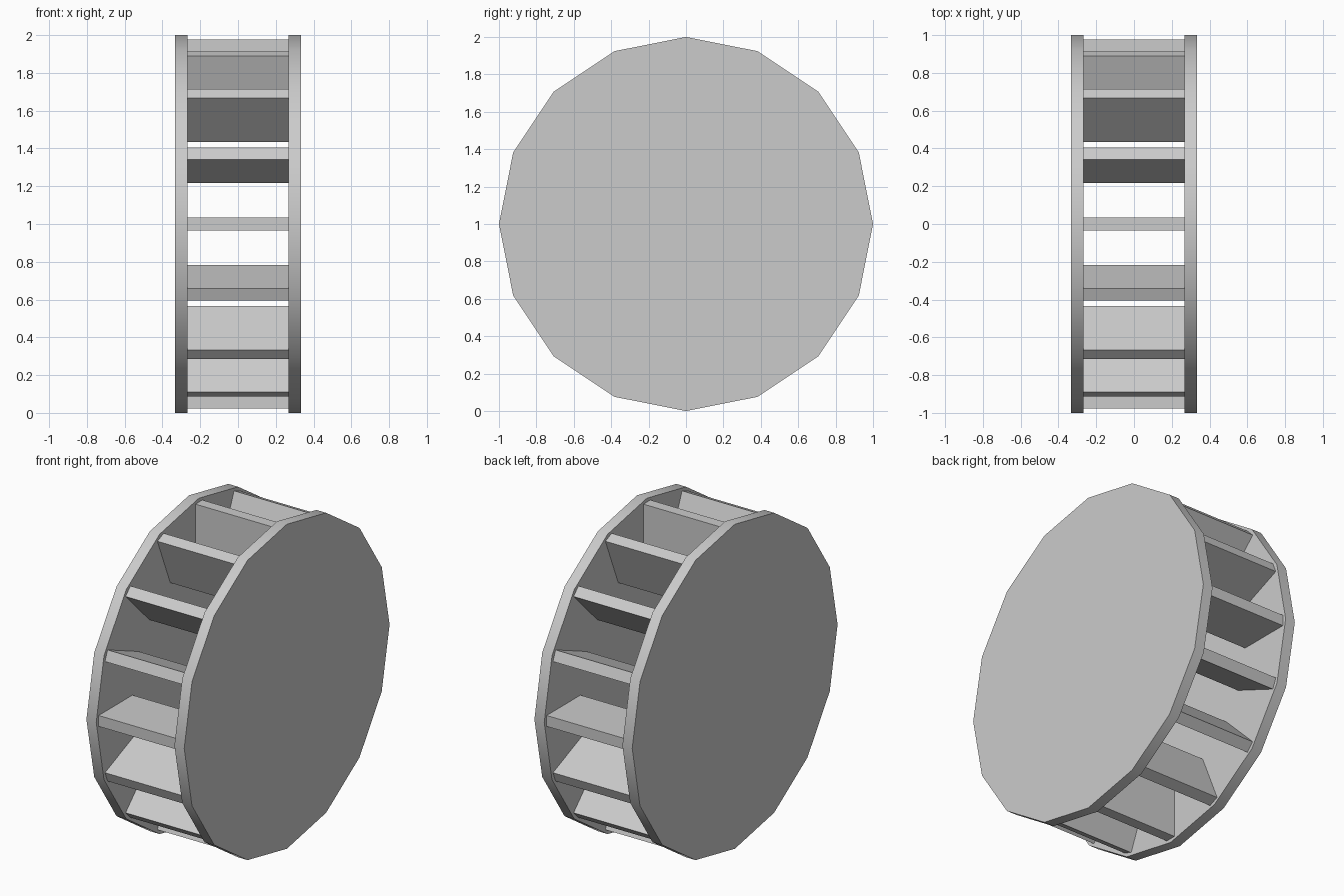
import bpy
import math

if "Cube" in bpy.data.objects:
    bpy.data.objects.remove(bpy.data.objects["Cube"])

SIDES = 16
CENTRE_Z = 1.0
DISC_T = 0.0667          # disc thickness
HALF_W = 0.3333          # half of overall width
R_IN, R_OUT, BLADE_T = 0.647, 0.976, 0.067


# side discs: 16-sided, smooth rim, sharp edges
def side_disc(name, side):
    bpy.ops.mesh.primitive_cylinder_add(
        vertices=SIDES, radius=1.0, depth=DISC_T,
        location=(side * (HALF_W - DISC_T / 2), 0, CENTRE_Z),
        rotation=(0, math.pi / 2, 0))
    bpy.context.object.name = name
    bpy.ops.object.transform_apply(location=False, rotation=True, scale=True)
    bpy.ops.object.shade_smooth_by_angle(angle=math.radians(30))


# radial paddle boards spanning between the discs
def paddle(index):
    a = 2 * math.pi * index / SIDES
    r = (R_IN + R_OUT) / 2
    bpy.ops.mesh.primitive_cube_add(
        size=1,
        location=(0, r * math.cos(a), CENTRE_Z + r * math.sin(a)),
        rotation=(a, 0, 0))
    ob = bpy.context.object
    ob.name = f"paddle_{index + 1:02d}"
    ob.scale = (2 * (HALF_W - DISC_T), R_OUT - R_IN, BLADE_T)


side_disc("left_disc", -1)
side_disc("right_disc", 1)
for i in range(SIDES):
    paddle(i)
